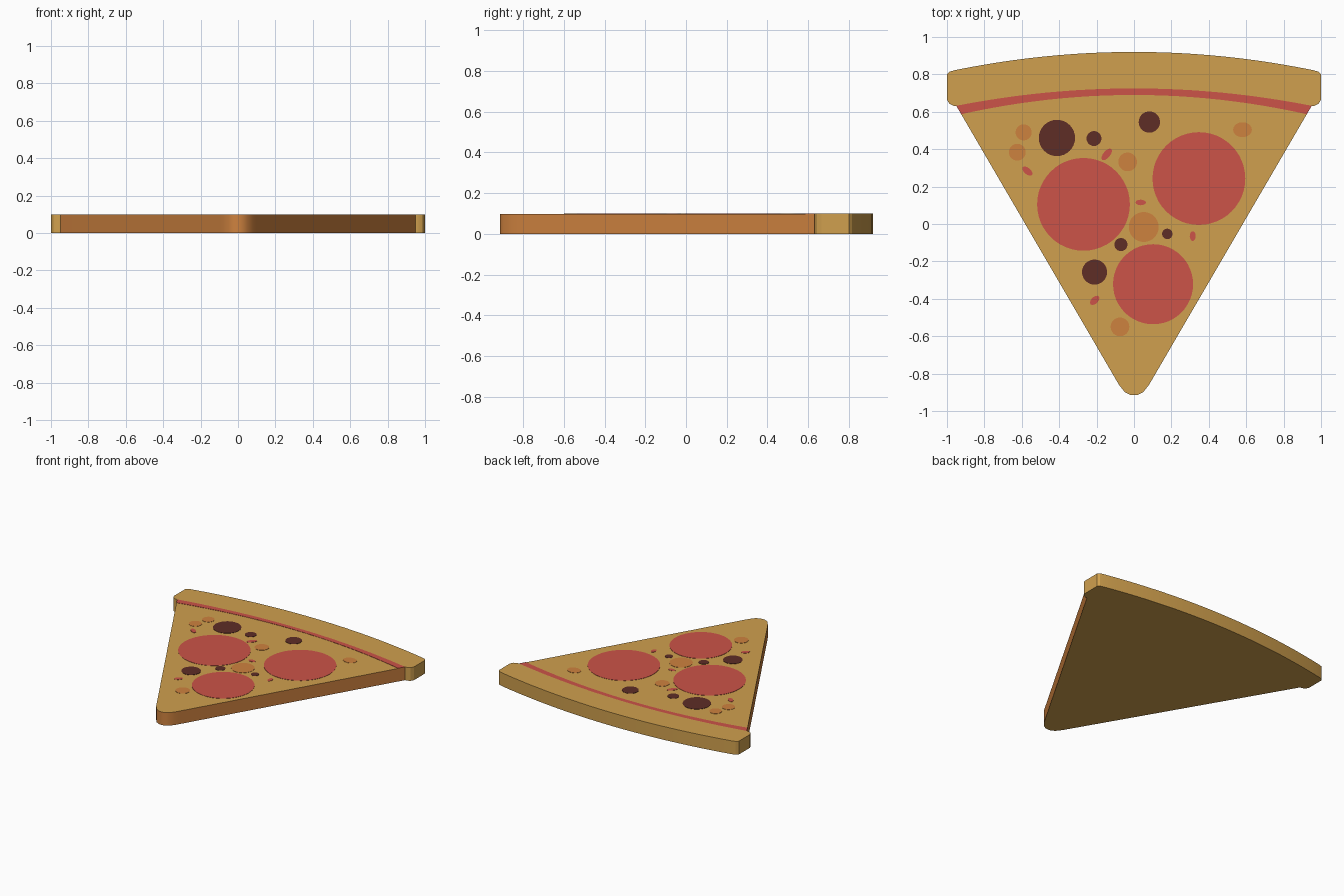
import bpy, bmesh, math

if "Cube" in bpy.data.objects:
    bpy.data.objects.remove(bpy.data.objects["Cube"])


def material(name, hexcode):
    rgb = [int(hexcode[i:i + 2], 16) / 255 for i in (0, 2, 4)]
    lin = [c / 12.92 if c <= 0.04045 else ((c + 0.055) / 1.055) ** 2.4 for c in rgb]
    m = bpy.data.materials.new(name)
    m.diffuse_color = (*lin, 1)
    m.use_nodes = True
    m.node_tree.nodes["Principled BSDF"].inputs["Base Color"].default_value = m.diffuse_color
    return m


TAN = material("baked tan", "D0A04E")
ORANGE = material("toasted orange", "CE823F")
RED = material("sauce red", "CC5348")
DARK = material("olive brown", "5E2D26")

TOP = 0.098      # dough surface
PLATE = 0.002    # thickness of the toppings


def prism(name, outline, z0, z1, top_mat, side_mat=None):
    """Extrude a counter-clockwise outline; walls may take a second colour."""
    bm = bmesh.new()
    base = bm.faces.new([bm.verts.new((x, y, z0)) for x, y in outline])
    ext = bmesh.ops.extrude_face_region(bm, geom=[base], use_keep_orig=True)
    for v in ext["geom"]:
        if isinstance(v, bmesh.types.BMVert):
            v.co.z = z1
    bmesh.ops.recalc_face_normals(bm, faces=bm.faces)
    for f in bm.faces:
        if side_mat and abs(f.normal.z) < 0.5:
            f.material_index = 1
    me = bpy.data.meshes.new(name)
    bm.to_mesh(me)
    bm.free()
    me.materials.append(top_mat)
    if side_mat:
        me.materials.append(side_mat)
    ob = bpy.data.objects.new(name, me)
    bpy.context.collection.objects.link(ob)
    bpy.context.view_layer.objects.active = ob
    ob.select_set(True)
    bpy.ops.object.shade_smooth_by_angle(angle=math.radians(30))
    ob.select_set(False)
    return ob


def arc(mid, end, half, n=24):
    """Shallow bow from -half to +half."""
    xs = [half * (2 * i / n - 1) for i in range(n + 1)]
    return [(x, mid + (end - mid) * (x / half) ** 2) for x in xs]


def mirrored(right):
    """Right-hand points in order, preceded by their mirror images."""
    return [(-x, y) for x, y in reversed(right)] + right


inner = arc(0.725, 0.632, 0.95)

# Slice: straight sides with a rounded tip
tip = mirrored([(0.018, -0.914), (0.05, -0.898), (0.08, -0.86), (0.1, -0.826)])
prism("slice", tip + inner[::-1], 0, TOP, TAN, ORANGE)

# Crust: bowed bar with rounded ends
end = [(0.965, 0.632), (0.987, 0.643), (1.0, 0.665), (1.0, 0.80), (0.985, 0.815)]
outer = arc(0.92, 0.823, 0.955)
prism("crust", inner + end + outer[::-1] + [(-x, y) for x, y in reversed(end)],
      0, TOP + PLATE, TAN)

# Sauce band along the crust
prism("sauce_band", arc(0.69, 0.587, 0.924) + inner[::-1], TOP, TOP + PLATE, RED)


# Toppings: x, y, radius, optional second radius and tilt in degrees
def topping(name, mat, spots, n):
    for i, (x, y, a, *rest) in enumerate(spots):
        b, tilt = rest if rest else (a, 0)
        c, s = math.cos(math.radians(tilt)), math.sin(math.radians(tilt))
        pts = []
        for k in range(n):
            t = 2 * math.pi * k / n
            u, v = a * math.cos(t), b * math.sin(t)
            pts.append((x + u * c - v * s, y + u * s + v * c))
        prism(f"{name}_{i + 1}", pts, TOP, TOP + PLATE, mat)


topping("pepperoni", RED,
        [(-0.27, 0.105, 0.248), (0.347, 0.243, 0.248), (0.102, -0.322, 0.214)], 48)
topping("olive", DARK,
        [(-0.412, 0.46, 0.097), (-0.214, 0.457, 0.04), (0.082, 0.545, 0.057),
         (-0.07, -0.11, 0.035), (0.178, -0.053, 0.028), (-0.211, -0.257, 0.067)], 32)
topping("toasted_spot", ORANGE,
        [(-0.59, 0.49, 0.043), (-0.624, 0.384, 0.045), (-0.034, 0.332, 0.05),
         (0.58, 0.504, 0.05, 0.04, 0), (0.052, -0.016, 0.08), (-0.075, -0.55, 0.05)], 32)
topping("pepper_flake", RED,
        [(-0.57, 0.283, 0.033, 0.017, -40), (-0.146, 0.372, 0.038, 0.018, 50),
         (0.036, 0.115, 0.028, 0.015, 0), (0.314, -0.065, 0.026, 0.016, 90),
         (-0.21, -0.408, 0.03, 0.018, 45)], 16)
